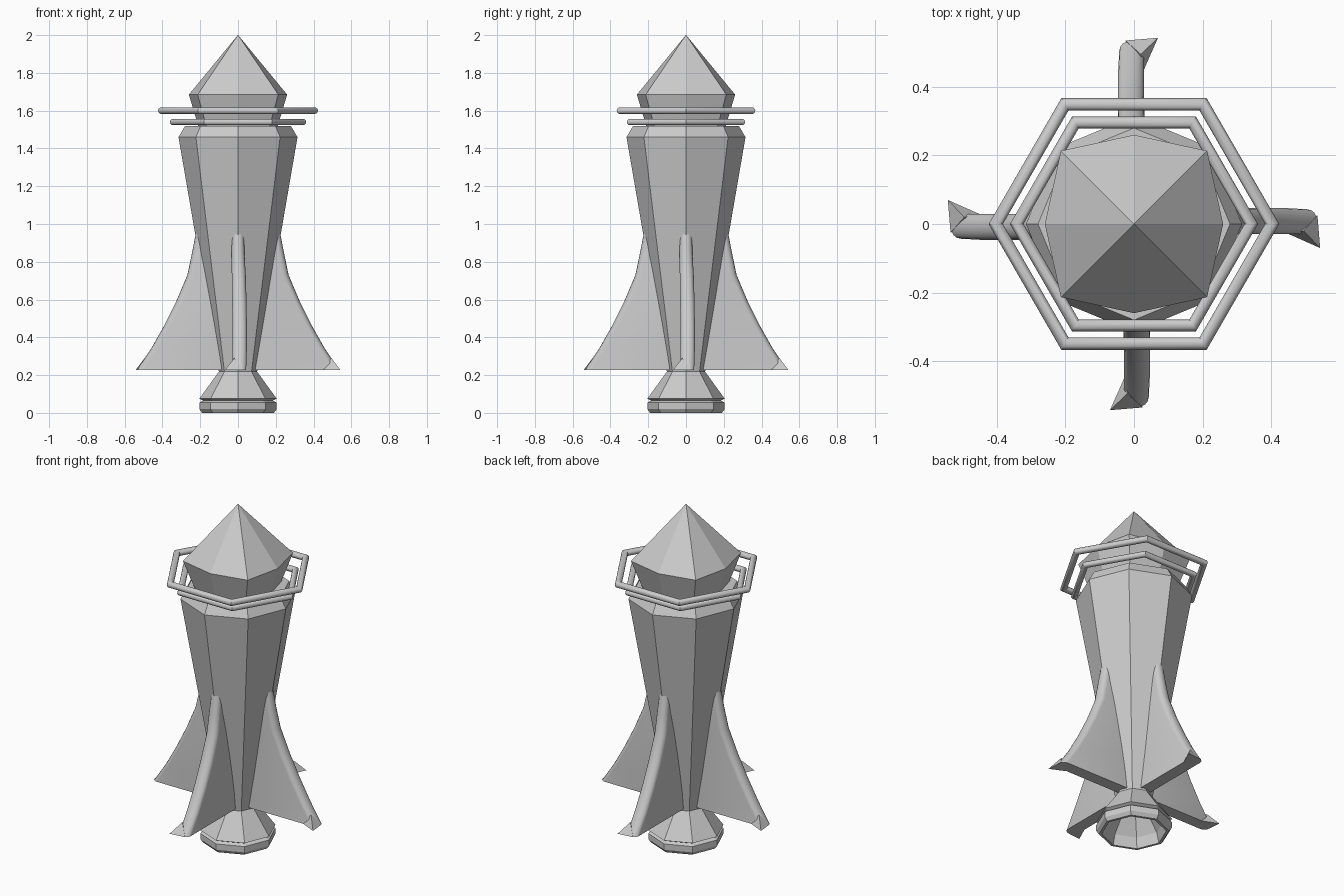
import bpy, bmesh
from math import cos, sin, pi, tau, radians

if "Cube" in bpy.data.objects:
    bpy.data.objects.remove(bpy.data.objects["Cube"])


def make_object(name, bm):
    bmesh.ops.recalc_face_normals(bm, faces=bm.faces)
    me = bpy.data.meshes.new(name)
    bm.to_mesh(me)
    bm.free()
    ob = bpy.data.objects.new(name, me)
    bpy.context.collection.objects.link(ob)
    return ob


def loft(name, rings):
    """Skin closed loops of points and cap both ends."""
    bm = bmesh.new()
    loops = [[bm.verts.new(p) for p in ring] for ring in rings]
    n = len(loops[0])
    for a, b in zip(loops, loops[1:]):
        for i in range(n):
            j = (i + 1) % n
            bm.faces.new((a[i], a[j], b[j], b[i]))
    bm.faces.new(loops[0])
    bm.faces.new(loops[-1])
    bmesh.ops.remove_doubles(bm, verts=bm.verts, dist=1e-5)
    return make_object(name, bm)


def octagon(r, z, corner=1.0):
    return [(r * (corner if i % 2 else 1) * cos(i * tau / 8),
             r * (corner if i % 2 else 1) * sin(i * tau / 8), z) for i in range(8)]


def smooth(ob, angle=40):
    bpy.ops.object.select_all(action='DESELECT')
    ob.select_set(True)
    bpy.context.view_layer.objects.active = ob
    bpy.ops.object.shade_smooth_by_angle(angle=radians(angle))


# Tapered eight-sided hull
loft("hull", [octagon(r, z) for r, z in
              ((0.10, 0.21), (0.315, 1.46), (0.28, 1.52))])

# Faceted nose, with its diagonal corners pushed out
loft("nose", [octagon(0.205, 1.50, 1.12),
              octagon(0.26, 1.685, 1.16),
              octagon(0.0008, 2.0)])

# Hollow engine bell with a stepped rim
loft("engine_bell", [octagon(r, z) for r, z in
                     ((0.10, 0.22), (0.205, 0.075), (0.185, 0.065), (0.205, 0.055),
                      (0.205, 0.02), (0.19, 0.0), (0.175, 0.0), (0.16, 0.06), (0.08, 0.18))])


# Hexagonal rings around the neck
def hex_ring(name, radius, tube, z):
    bm = bmesh.new()
    loops = []
    for i in range(6):
        a = i * tau / 6
        loop = []
        for k in range(12):
            t = k * tau / 12
            r = radius + tube * cos(t) / cos(pi / 6)
            loop.append(bm.verts.new((r * cos(a), r * sin(a), z + tube * sin(t))))
        loops.append(loop)
    for i in range(6):
        p, q = loops[i], loops[(i + 1) % 6]
        for k in range(12):
            m = (k + 1) % 12
            bm.faces.new((p[k], q[k], q[m], p[m]))
    smooth(make_object(name, bm), 35)


hex_ring("outer_ring", 0.403, 0.018, 1.60)
hex_ring("inner_ring", 0.342, 0.017, 1.54)


# Swept fin with a rounded leading edge
def fin_section(z, r_out, w, mid):
    pts = [(0.04, mid - w, z)]
    for k in range(9):
        t = -pi / 2 + k * pi / 8
        pts.append((r_out - 0.03 + 0.03 * cos(t), mid + w * sin(t), z))
    pts.append((0.04, mid + w, z))
    return pts


levels = ((0.228, 0.535, 0.036, 0.007), (0.34, 0.46, 0.038, 0.009),
          (0.46, 0.392, 0.038, 0.009), (0.59, 0.327, 0.038, 0.007),
          (0.73, 0.268, 0.037, 0.004), (0.85, 0.243, 0.034, 0.0),
          (0.98, 0.218, 0.031, 0.0))

for i, side in enumerate(("right", "back", "left", "front")):
    fin = loft(side + "_fin", [fin_section(*lv) for lv in levels])
    # Small flared lip on the trailing tip
    bm = bmesh.new()
    for p in ((0.43, -0.02, 0.228), (0.535, 0.025, 0.228),
              (0.543, -0.07, 0.226), (0.495, -0.02, 0.29)):
        bm.verts.new(p)
    bmesh.ops.convex_hull(bm, input=bm.verts)
    lip = make_object(side + "_fin_lip", bm)
    smooth(fin)
    for ob in (fin, lip):
        ob.rotation_euler.z = i * pi / 2
